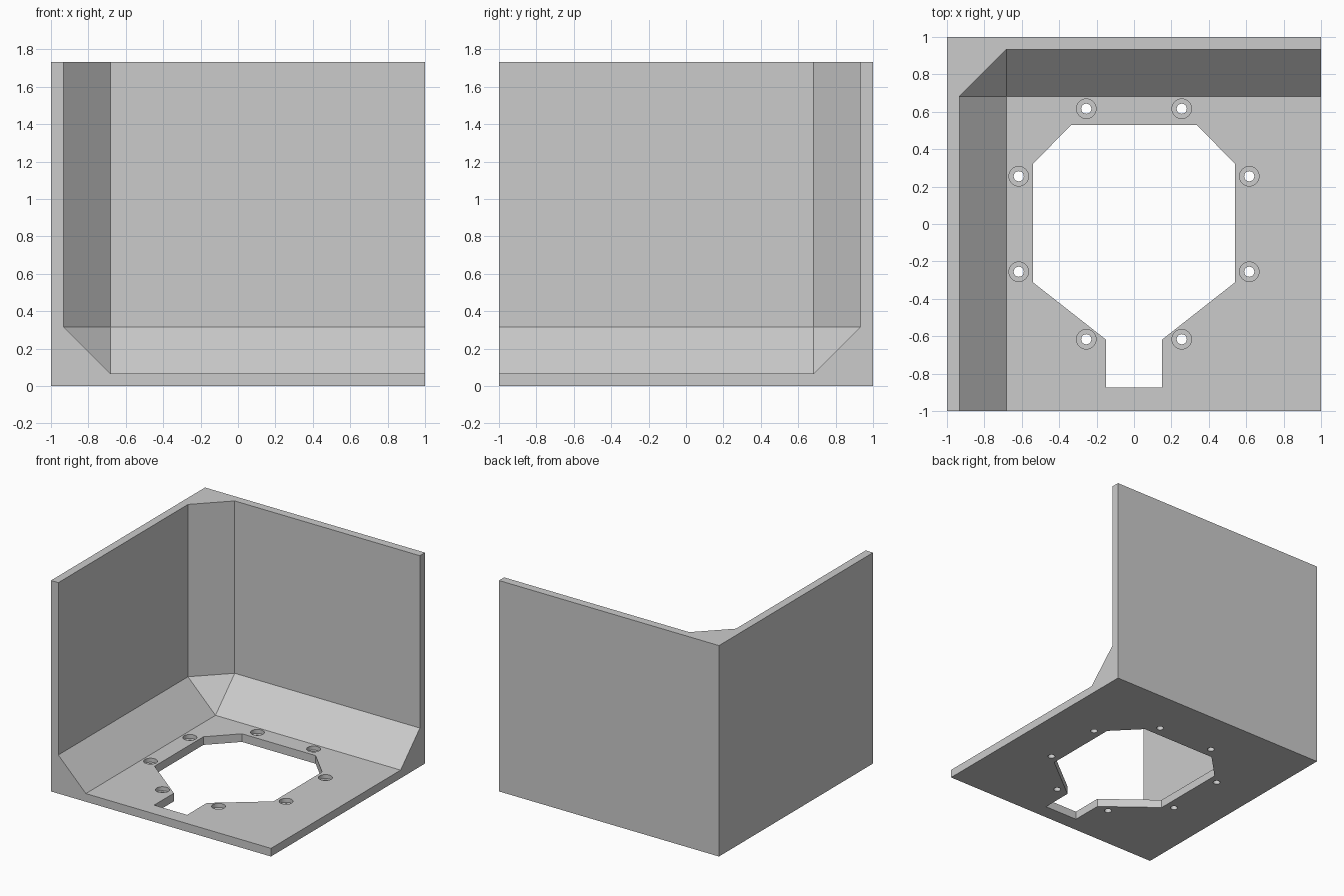
import bpy, bmesh, math

if "Cube" in bpy.data.objects:
    bpy.data.objects.remove(bpy.data.objects["Cube"])

WALL, CHAMFER, HEIGHT = 0.067, 0.25, 1.733
IN = 1 - WALL              # inner wall face
CH = IN - CHAMFER          # start of the corner chamfers
LOW = WALL + CHAMFER       # top of the floor chamfers

grey = bpy.data.materials.new("light grey")
grey.diffuse_color = (0.6, 0.6, 0.6, 1)
grey.use_nodes = True
grey.node_tree.nodes["Principled BSDF"].inputs["Base Color"].default_value = grey.diffuse_color


def finish(name, bm):
    bmesh.ops.recalc_face_normals(bm, faces=bm.faces)
    mesh = bpy.data.meshes.new(name)
    bm.to_mesh(mesh)
    bm.free()
    mesh.materials.append(grey)
    ob = bpy.data.objects.new(name, mesh)
    bpy.context.collection.objects.link(ob)
    return ob


def prism(bm, outline, z0, z1):
    """Extrude a closed outline from z0 to z1."""
    face = bm.faces.new([bm.verts.new((x, y, z0)) for x, y in outline])
    geom = bmesh.ops.extrude_face_region(bm, geom=[face])["geom"]
    verts = [g for g in geom if isinstance(g, bmesh.types.BMVert)]
    bmesh.ops.translate(bm, verts=verts, vec=(0, 0, z1 - z0))


def circle(cx, cy, r, n=32):
    return [(cx + r * math.cos(2 * math.pi * i / n),
             cy + r * math.sin(2 * math.pi * i / n)) for i in range(n)]


def cut(target, cutter):
    mod = target.modifiers.new(cutter.name, 'BOOLEAN')
    mod.operation, mod.solver, mod.object = 'DIFFERENCE', 'EXACT', cutter
    bpy.context.view_layer.objects.active = target
    bpy.ops.object.modifier_apply(modifier=mod.name)
    bpy.data.objects.remove(cutter)


# Solid block that becomes the corner bracket
bm = bmesh.new()
prism(bm, [(-1, -1), (1, -1), (1, 1), (-1, 1)], 0, HEIGHT)
bracket = finish("corner_bracket", bm)

# Inner space with chamfered edges, open to the front, right and top
bm = bmesh.new()
points = [(x, y, WALL) for x in (-CH, 2) for y in (-2, CH)]
points += [(-IN, y, z) for y in (-2, CH) for z in (LOW, 3)]
points += [(x, IN, z) for x in (-CH, 2) for z in (LOW, 3)]
points += [(2, -2, 3)]
for p in points:
    bm.verts.new(p)
bmesh.ops.convex_hull(bm, input=bm.verts)
bmesh.ops.dissolve_limit(bm, angle_limit=0.01, verts=bm.verts, edges=bm.edges)
inner = finish("inner_space", bm)
cut(bracket, inner)

# Fan opening with a cable slot towards the front
half = [(0.335, 0.53), (0.54, 0.322), (0.54, -0.312), (0.15, -0.618), (0.15, -0.875)]
bm = bmesh.new()
prism(bm, half + [(-x, y) for x, y in reversed(half)], -0.1, 0.2)
cut(bracket, finish("opening", bm))

# Ring of eight counterbored screw holes
for radius, bottom in ((0.027, -0.1), (0.052, 0.034)):
    bm = bmesh.new()
    for i in range(8):
        a = math.radians(22.5 + 45 * i)
        prism(bm, circle(0.667 * math.cos(a), 0.667 * math.sin(a), radius), bottom, 0.15)
    cut(bracket, finish("screw_holes", bm))

# Smooth hole walls, sharp edges elsewhere
bpy.ops.object.select_all(action='DESELECT')
bracket.select_set(True)
bpy.context.view_layer.objects.active = bracket
bpy.ops.object.shade_smooth_by_angle(angle=math.radians(20))
